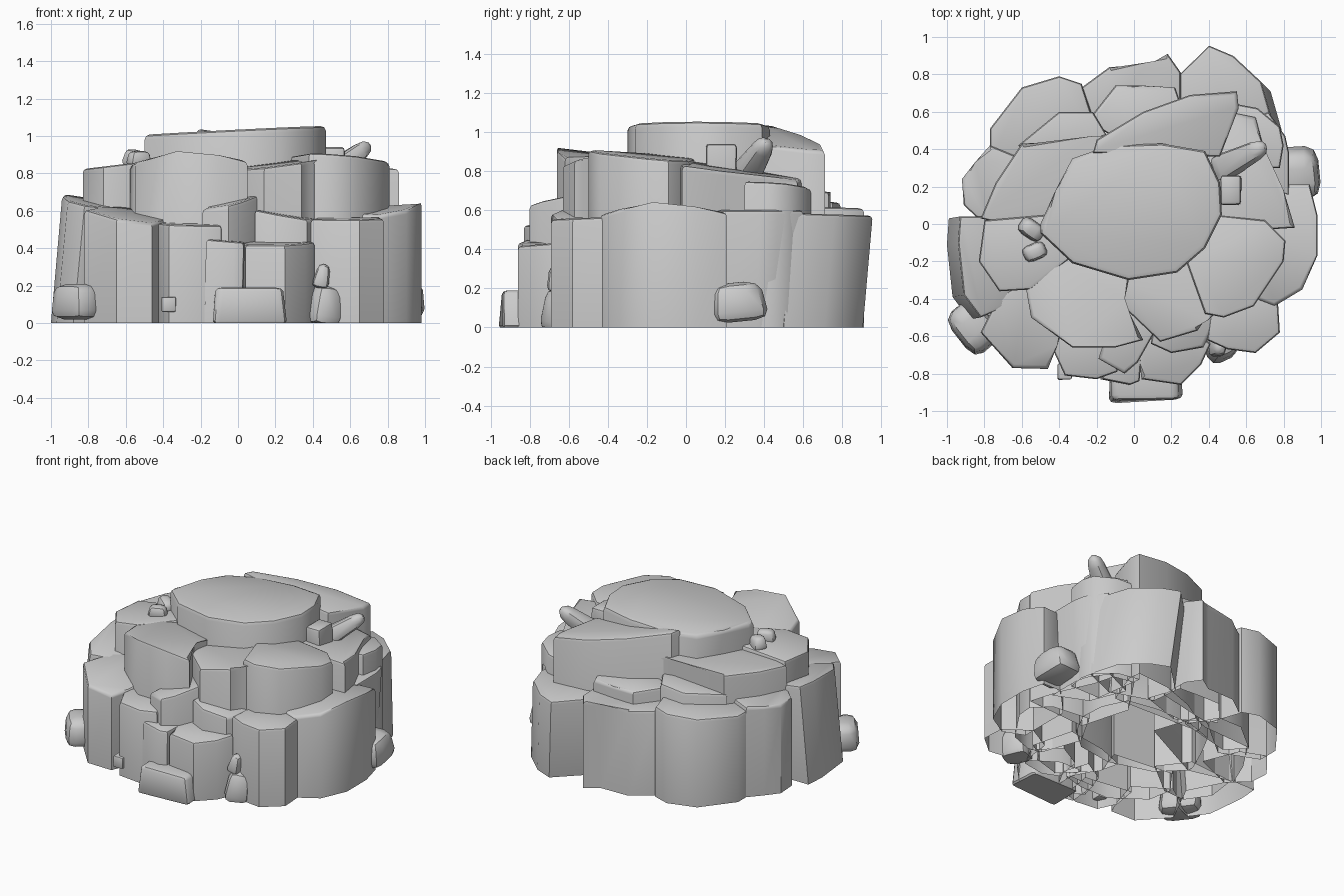
import bpy, bmesh, math, random
from mathutils import Vector, Matrix, Euler

if "Cube" in bpy.data.objects:
    bpy.data.objects.remove(bpy.data.objects["Cube"])

random.seed(4)


def finish(bm, name):
    me = bpy.data.meshes.new(name)
    bm.to_mesh(me)
    bm.free()
    ob = bpy.data.objects.new(name, me)
    bpy.context.collection.objects.link(ob)
    bpy.ops.object.select_all(action='DESELECT')
    ob.select_set(True)
    bpy.context.view_layer.objects.active = ob
    bpy.ops.object.shade_smooth_by_angle(angle=math.radians(40))
    return ob


def column(name, outline, z, tilt=(0, 0), flare=(0, 0), ridge=(0, 0), bevel=0.02):
    """Open-bottomed rock column on the ground: top outline, tilted or ridged top, bevelled rim."""
    c = sum((Vector(p) for p in outline), Vector((0, 0))) / len(outline)
    pts = sorted((Vector(p) for p in outline), key=lambda p: math.atan2(p.y - c.y, p.x - c.x))
    bm = bmesh.new()
    top, low = [], []
    for p in pts:
        d = p - c
        h = z + d.dot(Vector(tilt)) - abs(d.dot(Vector(ridge)))
        top.append(bm.verts.new((p.x, p.y, h)))
        low.append(bm.verts.new((p.x + flare[0], p.y + flare[1], 0)))
    cap = bm.faces.new(top)
    n = len(pts)
    for i in range(n):
        j = (i + 1) % n
        bm.faces.new((low[i], low[j], top[j], top[i]))
    bmesh.ops.bevel(bm, geom=list(cap.edges), offset=bevel, segments=2, profile=0.5, affect='EDGES')
    return finish(bm, name)


def pebble(name, loc, size, rot=(0, 0, 0), taper=0.8, bevel=0.25):
    """Chipped loose stone: jittered, tapered, bevelled block."""
    bm = bmesh.new()
    bmesh.ops.create_cube(bm, size=1)
    for v in bm.verts:
        k = taper if v.co.z > 0 else 1
        v.co.x *= k * random.uniform(0.85, 1)
        v.co.y *= k * random.uniform(0.85, 1)
    bmesh.ops.bevel(bm, geom=list(bm.edges), offset=bevel * 0.5, segments=2, profile=0.5, affect='EDGES')
    m = Matrix.Translation(loc) @ Euler(rot).to_matrix().to_4x4() @ Matrix.Diagonal((*size, 1))
    bmesh.ops.transform(bm, matrix=m, verts=bm.verts)
    for v in bm.verts:
        v.co.z = max(v.co.z, 0)
    return finish(bm, name)


# summit slab
column("summit_slab", [(-.5, 0), (-.42, .18), (-.33, .35), (-.13, .42), (.15, .43), (.38, .39), (.46, .22),
       (.47, .05), (.38, -.13), (.23, -.26), (-.03, -.3), (-.33, -.21), (-.5, -.05)], 1.03, (.05, -.01), bevel=.028)

# middle tier
column("mid_back", [(.55, .71), (.56, .62), (.46, .36), (-.22, .38), (-.2, .45), (.05, .6), (.3, .69)],
       .965, (-.15, -.06))
column("mid_right", [(.3, .3), (.5, .6), (.65, .57), (.69, .42), (.8, .18), (.86, -.02), (.4, -.05)],
       .8, (-.08, -.15))
column("mid_left_back", [(-.1, .5), (-.22, .45), (-.6, .43), (-.74, .22), (-.82, .03), (-.5, -.05), (0, .2)],
       .84, (.08, 0))
column("mid_left", [(-.8, .02), (-.83, -.2), (-.72, -.36), (-.55, -.35), (-.3, -.15), (-.45, .05)],
       .85, (.12, 0))
column("mid_front_left", [(-.58, -.33), (-.45, -.15), (0, -.2), (-.07, -.4), (.05, -.62), (-.1, -.66),
       (-.33, -.66), (-.55, -.5)], .935, (0, -.06), ridge=(.27, 0))
column("mid_front", [(-.1, -.28), (-.06, -.44), (.14, -.63), (.34, -.57), (.38, -.5), (.48, -.45), (.4, -.15),
       (.1, -.2)], .85, (.12, .05))
column("mid_front_right", [(.28, -.2), (.42, .05), (.7, .02), (.81, -.09), (.8, -.2), (.64, -.44), (.48, -.5),
       (.38, -.48)], .88, (-.05, -.08))
column("mid_right_back", [(.5, .65), (.66, .62), (.78, .52), (.8, .42), (.78, .3), (.55, .3)], .73, (.1, -.05))
column("mid_rear", [(-.25, .55), (-.1, .74), (.05, .74), (.22, .73), (.3, .5), (0, .4)], .7, (0, -.05))
column("mid_left_step", [(-.4, .6), (-.22, .6), (-.1, .4), (-.5, .3), (-.62, .42)], .72, (.1, 0))

# outer ring, anticlockwise from the right
column("outer_right", [(.98, .05), (.98, -.17), (.9, -.35), (.75, -.44), (.6, -.38), (.6, 0), (.8, .21), (.94, .21)],
       .66, (.04, 0), ridge=(0, .25))
column("outer_right_gap", [(.83, .38), (.81, .47), (.72, .6), (.5, .5), (.6, .25), (.83, .15)], .6, flare=(-.03, -.02))
column("outer_back_right", [(.4, .955), (.53, .9), (.68, .76), (.74, .55), (.5, .45), (.2, .55), (.18, .74)],
       .58, (0, -.03), flare=(.05, -.05))
column("outer_back", [(-.28, .73), (-.13, .84), (.08, .845), (.18, .91), (.25, .81), (.25, .6), (-.2, .5)],
       .61, (.02, -.02))
column("outer_back_left", [(-.28, .75), (-.4, .79), (-.6, .73), (-.77, .51), (-.77, .36), (-.5, .25), (-.2, .5)],
       .63, (.05, .02))
column("outer_left_back", [(-.77, .42), (-.85, .33), (-.92, .24), (-.91, .1), (-.78, -.02), (-.5, .1), (-.6, .35)],
       .64, (.06, 0))
column("outer_left", [(-.93, .04), (-.75, .04), (-.6, -.25), (-.7, -.45), (-.82, -.5), (-.91, -.38), (-.94, -.1)],
       .65, (-.15, .08), flare=(-.06, -.01))
column("outer_front_left", [(-.82, -.58), (-.65, -.77), (-.46, -.775), (-.41, -.65), (-.35, -.45), (-.58, -.3),
       (-.73, -.4)], .58, (-.12, .16))
column("outer_front_a", [(-.43, -.68), (-.37, -.81), (-.2, -.83), (-.09, -.79), (-.05, -.55), (-.4, -.5)],
       .53, (-.02, .05))
column("outer_front_b", [(-.19, -.72), (-.05, -.8), (.02, -.74), (.11, -.58), (.05, -.4), (-.12, -.5)], .65, (.2, .1))
column("outer_front_low_a", [(-.17, -.83), (-.02, -.86), (.03, -.84), (.05, -.6), (-.15, -.6)], .44, (-.08, .02),
       flare=(-.01, 0))
column("outer_front_low_b", [(.03, -.74), (.04, -.83), (.25, -.86), (.36, -.75), (.41, -.64), (.2, -.5), (.03, -.5)],
       .43, (0, .08))
column("outer_front_c", [(.09, -.64), (.2, -.69), (.37, -.66), (.45, -.5), (.3, -.35), (.12, -.45)], .58, (-.18, .05))
column("outer_front_right", [(.39, -.62), (.5, -.67), (.65, -.69), (.78, -.58), (.77, -.42), (.6, -.3), (.42, -.4)],
       .56, (0, .04))

# loose stones around the foot
pebble("stone_left", (-.86, -.55, .115), (.32, .24, .19), (0, 0, -.9), .85, .5)
pebble("stone_front", (.06, -.83, .09), (.41, .26, .2), (0, 0, .03), .92, .2)
pebble("stone_front_small", (-.37, -.79, .1), (.08, .09, .08), (0, 0, 0), 1, .2)
pebble("stone_front_right", (.46, -.64, .09), (.2, .22, .22), (0, .15, .4), .75, .5)
pebble("stone_front_right_top", (.45, -.66, .25), (.1, .12, .13), (0, .2, 0), .7, .5)
pebble("stone_right", (.88, .26, .13), (.26, .32, .2), (.1, 0, .1), .85, .5)

# loose stones beside the summit
pebble("summit_box", (.52, .18, .84), (.12, .18, .2), (0, 0, 0), .97, .2)
pebble("summit_spike", (.57, .35, .85), (.15, .16, .36), (-.3, .92, .1), .6, .4)
pebble("summit_stone_a", (-.55, -.03, .88), (.16, .11, .09), (0, .2, -.6), .8, .5)
pebble("summit_stone_b", (-.53, -.15, .88), (.14, .1, .08), (0, 0, .4), .8, .5)
